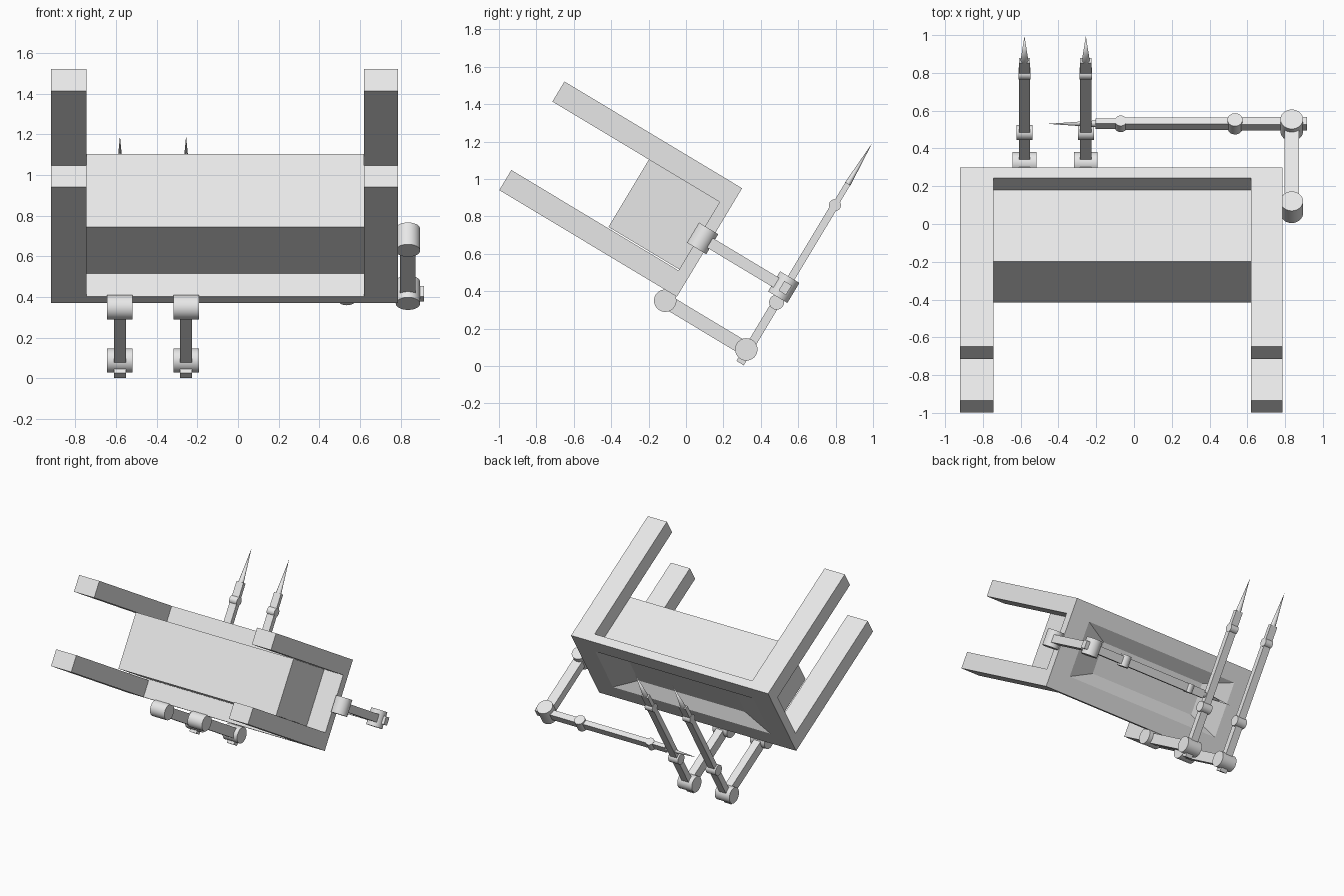
import bpy, bmesh, math
from mathutils import Matrix, Vector

if "Cube" in bpy.data.objects:
    bpy.data.objects.remove(bpy.data.objects["Cube"])

grey = bpy.data.materials.new("plain_grey")
grey.diffuse_color = (0.8, 0.8, 0.8, 1)
grey.use_nodes = True
grey.node_tree.nodes["Principled BSDF"].inputs["Base Color"].default_value = grey.diffuse_color

# Tilted working frame: X across, Y up along the panel, Z along the legs
FRAME = Matrix.Translation((0, 0.30, 0.95)) @ Matrix.Rotation(math.radians(59), 4, 'X')
X0, X1, H = -0.92, 0.785, 0.677          # panel extents
IX0, IX1, IY0, IY1 = -0.745, 0.62, -0.545, -0.125   # space between the legs


def finish(name, bm, matrix, smooth=False):
    bmesh.ops.recalc_face_normals(bm, faces=bm.faces)
    mesh = bpy.data.meshes.new(name)
    bm.to_mesh(mesh)
    bm.free()
    mesh.materials.append(grey)
    obj = bpy.data.objects.new(name, mesh)
    bpy.context.collection.objects.link(obj)
    obj.matrix_world = matrix
    if smooth:
        bpy.ops.object.select_all(action='DESELECT')
        obj.select_set(True)
        bpy.context.view_layer.objects.active = obj
        bpy.ops.object.shade_smooth_by_angle(angle=math.radians(30))
    return obj


def box(name, lo, hi, matrix=FRAME):
    bm = bmesh.new()
    lo, hi = Vector(lo), Vector(hi)
    bmesh.ops.create_cube(bm, size=1, matrix=Matrix.Translation((lo + hi) / 2)
                          @ Matrix.Diagonal((*(hi - lo), 1)))
    return finish(name, bm, matrix)


def cone(name, r1, r2, length, local, matrix, sides=32):
    bm = bmesh.new()
    bmesh.ops.create_cone(bm, cap_ends=True, segments=sides, radius1=r1,
                          radius2=r2, depth=length, matrix=local)
    return finish(name, bm, matrix, True)


def panel():
    # Panel with a tapered recess in its outer face, lofted from four rectangles
    rings = [(X0, X1, -H, 0, 0.065), (X0, X1, -H, 0, 0), (IX0, IX1, IY0, IY1, 0),
             (IX0 + 0.22, IX1 - 0.22, IY0 + 0.09, IY1 - 0.09, 0.06)]
    bm = bmesh.new()
    loops = [[bm.verts.new(p) for p in ((a, c, z), (b, c, z), (b, d, z), (a, d, z))]
             for a, b, c, d, z in rings]
    for p, q in zip(loops, loops[1:]):
        for i in range(4):
            j = (i + 1) % 4
            bm.faces.new((p[i], p[j], q[j], q[i]))
    bm.faces.new(loops[0])
    bm.faces.new(loops[-1])
    finish("recessed_panel", bm, FRAME)


def arm(label, anchor, turn):
    # Jointed arm built pointing towards -Y, then folding back along +Y
    m = FRAME @ Matrix.Translation(anchor) @ Matrix.Rotation(turn, 4, 'Z')
    sy, z2 = -0.05, -0.472

    def joint(name, y, z, r, width):
        cone(f"{label}_{name}", r, r, width,
             Matrix.Translation((0, y, z)) @ Matrix.Rotation(math.pi / 2, 4, 'Y'), m)

    def rod(name, y0, y1, thick):
        box(f"{label}_{name}", (-0.03, sy + y0, z2 - thick / 2),
            (0.03, sy + y1, z2 + thick / 2), m)

    joint("shoulder", sy, 0.043, 0.06, 0.125)
    joint("elbow", sy, -0.463, 0.06, 0.125)
    box(f"{label}_upper_link", (-0.03, sy - 0.038, -0.463), (0.03, sy + 0.038, 0.043), m)
    rod("lower_link", -0.08, 0.30, 0.046)
    joint("wrist", sy + 0.30, z2, 0.04, 0.085)
    rod("long_link", 0.30, 0.905, 0.04)
    joint("finger_joint", sy + 0.905, z2, 0.032, 0.065)
    rod("finger_link", 0.905, 1.04, 0.03)
    # Pointed tip
    cone(f"{label}_spike", 0.021, 0, 0.255,
         Matrix.Translation((0, sy + 1.1645, z2)) @ Matrix.Rotation(-math.pi / 2, 4, 'X')
         @ Matrix.Diagonal((1, 0.8, 1, 1)), m, 16)


# Body
panel()
box("body_block", (IX0, IY0, 0.065), (IX1, IY1, 0.506))

# Four legs at the panel corners
for side, (a, b) in (("left", (X0, IX0)), ("right", (IX1, X1))):
    for row, (c, d) in (("upper", (IY1, 0)), ("lower", (-H, -H + 0.125))):
        box(f"{side}_{row}_leg", (a, c, 0.065), (b, d, 1.108))

# Two arms on the lower edge and one on the side edge
arm("outer_arm", (-0.58, -H, 0), 0)
arm("inner_arm", (-0.255, -H, 0), 0)
arm("side_arm", (X1, -H / 2, 0), math.pi / 2)
